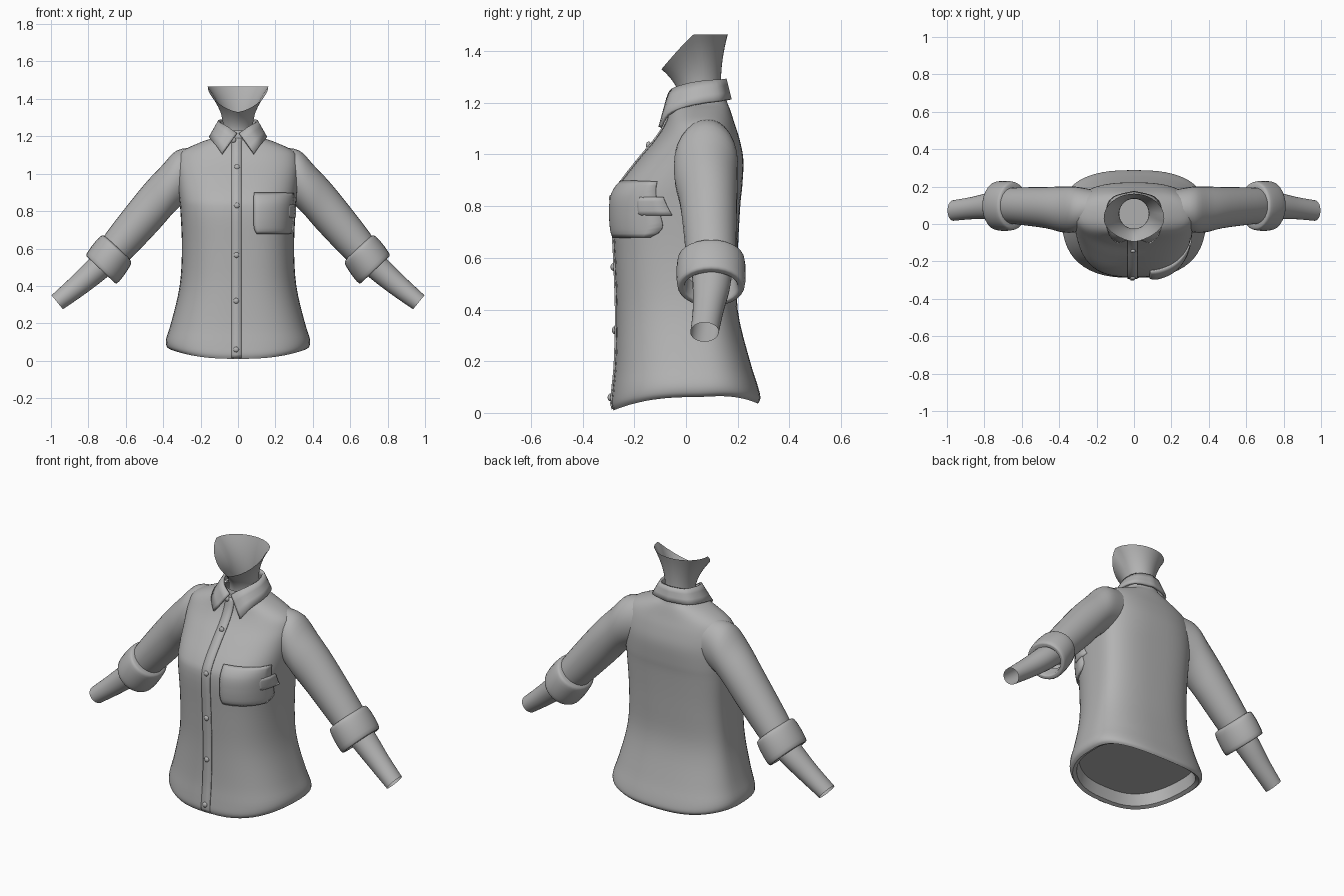
import bpy, bmesh
from math import sin, cos, pi
from mathutils import Vector

cube = bpy.data.objects.get("Cube")
if cube:
    bpy.data.objects.remove(cube, do_unlink=True)

grey = bpy.data.materials.new("plain_grey")
grey.use_nodes = True
TONE = (0.45, 0.45, 0.45, 1)
grey.diffuse_color = TONE
grey.node_tree.nodes["Principled BSDF"].inputs["Base Color"].default_value = TONE


def spline(keys, steps):
    """Smooth rows through the key rows."""
    rows = []
    for i in range(len(keys) - 1):
        quad = [keys[max(i - 1, 0)], keys[i], keys[i + 1], keys[min(i + 2, len(keys) - 1)]]
        for s in range(steps):
            t = s / steps
            rows.append([0.5 * (2 * b + (c - a) * t + (2 * a - 5 * b + 4 * c - d) * t * t
                                + (3 * b - a - 3 * c + d) * t ** 3) for a, b, c, d in zip(*quad)])
    return rows + [list(keys[-1])]


def loft(name, rings, closed=True, cap=False, mirror=False, thick=0, angle=50):
    """Skin a list of point rows into one smooth shaded object."""
    bm = bmesh.new()
    grid = [[bm.verts.new(p) for p in ring] for ring in rings]
    n = len(grid[0])
    for a, b in zip(grid, grid[1:]):
        for i in range(n if closed else n - 1):
            j = (i + 1) % n
            bm.faces.new((a[i], a[j], b[j], b[i]))
    if cap:
        bm.faces.new(grid[0])
    bmesh.ops.recalc_face_normals(bm, faces=bm.faces)
    mesh = bpy.data.meshes.new(name)
    bm.to_mesh(mesh)
    bm.free()
    obj = bpy.data.objects.new(name, mesh)
    bpy.context.collection.objects.link(obj)
    mesh.materials.append(grey)
    bpy.ops.object.select_all(action='DESELECT')
    obj.select_set(True)
    bpy.context.view_layer.objects.active = obj
    bpy.ops.object.shade_smooth_by_angle(angle=angle * pi / 180)
    if mirror:
        obj.modifiers.new("Mirror", 'MIRROR')
    if thick:
        solid = obj.modifiers.new("Solidify", 'SOLIDIFY')
        solid.thickness = thick
        solid.offset = 0
    return obj


def power(v, e):
    return (1 if v >= 0 else -1) * abs(v) ** e


# Shirt body: height, half width, front depth, back depth, squareness
MID = 0.05
body = spline([
    (0.01, 0.365, -0.28, 0.278, 2.6), (0.035, 0.382, -0.288, 0.288, 2.6),
    (0.09, 0.384, -0.284, 0.278, 2.6), (0.2, 0.357, -0.274, 0.247, 2.6),
    (0.4, 0.312, -0.27, 0.2, 2.6), (0.6, 0.3, -0.277, 0.2, 2.7),
    (0.8, 0.308, -0.285, 0.21, 2.8), (0.88, 0.316, -0.26, 0.218, 2.7),
    (0.98, 0.325, -0.185, 0.222, 2.5), (1.06, 0.325, -0.118, 0.207, 2.4),
    (1.12, 0.298, -0.08, 0.188, 2.3), (1.17, 0.195, -0.064, 0.172, 2.2),
    (1.2, 0.115, -0.056, 0.16, 2.1), (1.23, 0.095, -0.05, 0.152, 2)], 4)


def body_ring(row, scale=1, lift=0):
    z, hx, yf, yb, e = row
    hem = max(0, 1 - z / 0.3) ** 2
    ring = []
    for i in range(56):
        s, c = sin(2 * pi * i / 56), cos(2 * pi * i / 56)
        depth = yb - MID if c > 0 else MID - yf
        ring.append((scale * hx * power(s, 2 / e), MID + scale * depth * power(c, 2 / e),
                     z + lift + hem * (0.055 * s * s + 0.028 * max(c, 0))))
    return ring


def front_y(x, z):
    """Depth of the shirt front at a point."""
    for a, b in zip(body, body[1:]):
        if z <= b[0]:
            break
    t = min(1, max(0, (z - a[0]) / (b[0] - a[0])))
    _, hx, yf, _, e = [p + (q - p) * t for p, q in zip(a, b)]
    return MID - (MID - yf) * max(0, 1 - abs(x / hx) ** e) ** (1 / e)


folded_hem = [body_ring(body[0], 0.9, 0.08), body_ring(body[0], 0.94, 0.01)]
loft("shirt_body", folded_hem + [body_ring(r) for r in body], cap=True)


# Arms: each row is upper point x z, lower point x z, centre y, half depth
def arm(name, keys, steps, angle=50):
    rings = []
    for ux, uz, lx, lz, cy, ry in spline(keys, steps):
        ring = []
        for i in range(28):
            s, c = sin(2 * pi * i / 28), cos(2 * pi * i / 28)
            ring.append(((ux + lx + (ux - lx) * c) / 2, cy + ry * s, (uz + lz + (uz - lz) * c) / 2))
        rings.append(ring)
    return loft(name, rings, mirror=True, angle=angle)


arm("sleeves", [
    (0.22, 1.14, 0.24, 0.87, 0.085, 0.1), (0.325, 1.125, 0.305, 0.83, 0.078, 0.122),
    (0.41, 1.04, 0.36, 0.775, 0.078, 0.122), (0.52, 0.92, 0.43, 0.695, 0.088, 0.11),
    (0.7, 0.69, 0.575, 0.545, 0.097, 0.098), (0.74, 0.62, 0.63, 0.51, 0.097, 0.095)], 4)

arm("rolled_cuffs", [
    (0.69, 0.65, 0.59, 0.555, 0.097, 0.09), (0.715, 0.668, 0.575, 0.537, 0.097, 0.118),
    (0.735, 0.665, 0.573, 0.515, 0.097, 0.13), (0.775, 0.622, 0.607, 0.46, 0.097, 0.134),
    (0.81, 0.57, 0.645, 0.415, 0.097, 0.13), (0.802, 0.552, 0.663, 0.42, 0.097, 0.116),
    (0.785, 0.548, 0.665, 0.435, 0.097, 0.102), (0.735, 0.6, 0.625, 0.49, 0.097, 0.095)], 3)

arm("forearms", [
    (0.73, 0.61, 0.63, 0.51, 0.1, 0.08), (0.81, 0.53, 0.712, 0.437, 0.098, 0.072),
    (0.9, 0.44, 0.82, 0.355, 0.086, 0.06), (0.997, 0.35, 0.936, 0.275, 0.072, 0.055)], 4)


# Neck: a tube flaring into a rim that dips under the chin
def neck_ring(t):
    ring = []
    for i in range(40):
        s, c = sin(2 * pi * i / 40), cos(2 * pi * i / 40)
        front = max(0, -c)
        tube = Vector((0.079 * s, 0.055 + 0.08 * c, 1.24 + 0.03 * c))
        rim = Vector((0.162 * power(s, 1.4 if c < 0 else 1), 0.03 + (0.132 if c > 0 else 0.125) * c,
                      1.465 - 0.135 * front ** 1.1))
        p = tube.lerp(rim, t * t)
        p.z = tube.z + (rim.z - tube.z) * t
        ring.append(p)
    return ring


neck_base = [(0.085 * sin(2 * pi * i / 40), 0.055 + 0.085 * cos(2 * pi * i / 40), 1.12) for i in range(40)]
loft("neck", [neck_base] + [neck_ring(t / 8) for t in range(9)])

# Collar: top edge and bottom edge points from the front opening to the back
collar = spline([
    (0.006, -0.07, 1.215, 0.085, -0.1, 1.105), (0.055, -0.052, 1.25, 0.12, -0.07, 1.155),
    (0.09, 0, 1.27, 0.145, 0, 1.185), (0.1, 0.06, 1.282, 0.145, 0.07, 1.2),
    (0.075, 0.125, 1.288, 0.11, 0.14, 1.208), (0, 0.15, 1.292, 0, 0.17, 1.212)], 4)
loft("collar", [[Vector(r[:3]).lerp(Vector(r[3:]), k / 3) for k in range(4)] for r in collar],
     closed=False, mirror=True, thick=0.014, angle=40)


# Front panels that follow the shirt surface
def panel(name, x0, x1, z0, z1, nx, nz, base, puff, rounding, thick):
    rows = []
    for j in range(nz + 1):
        v = 2 * j / nz - 1
        width = 1 - rounding * max(0, -v) ** 6
        row = []
        for i in range(nx + 1):
            u = 2 * i / nx - 1
            x = (x0 + x1) / 2 + u * width * (x1 - x0) / 2
            z = (z0 + z1) / 2 + v * (z1 - z0) / 2
            swell = base + puff * ((1 - u ** 4) * (1 - v ** 4)) ** 0.5
            row.append((x, front_y(x, z) - swell, z))
        rows.append(row)
    return loft(name, rows, closed=False, thick=thick)


panel("button_placket", -0.035, 0.02, 0.015, 1.19, 2, 60, 0.002, 0, 0, 0.007)
panel("chest_pocket", 0.085, 0.295, 0.68, 0.895, 14, 14, 0.004, 0.012, 0.15, 0.012)
panel("pocket_tab", 0.265, 0.303, 0.765, 0.835, 4, 4, 0.012, 0.004, 0, 0.012)

# Buttons
for k, (x, z) in enumerate([(-0.025, 1.18), (-0.005, 1.035), (-0.006, 0.83),
                            (-0.008, 0.565), (-0.01, 0.32), (-0.01, 0.06)]):
    bpy.ops.mesh.primitive_uv_sphere_add(segments=14, ring_count=8, radius=0.015,
                                         location=(x, front_y(x, z) - 0.006, z))
    button = bpy.context.object
    button.name = "button_%d" % (k + 1)
    button.scale.y = 0.7
    button.data.materials.append(grey)
    bpy.ops.object.shade_smooth()
